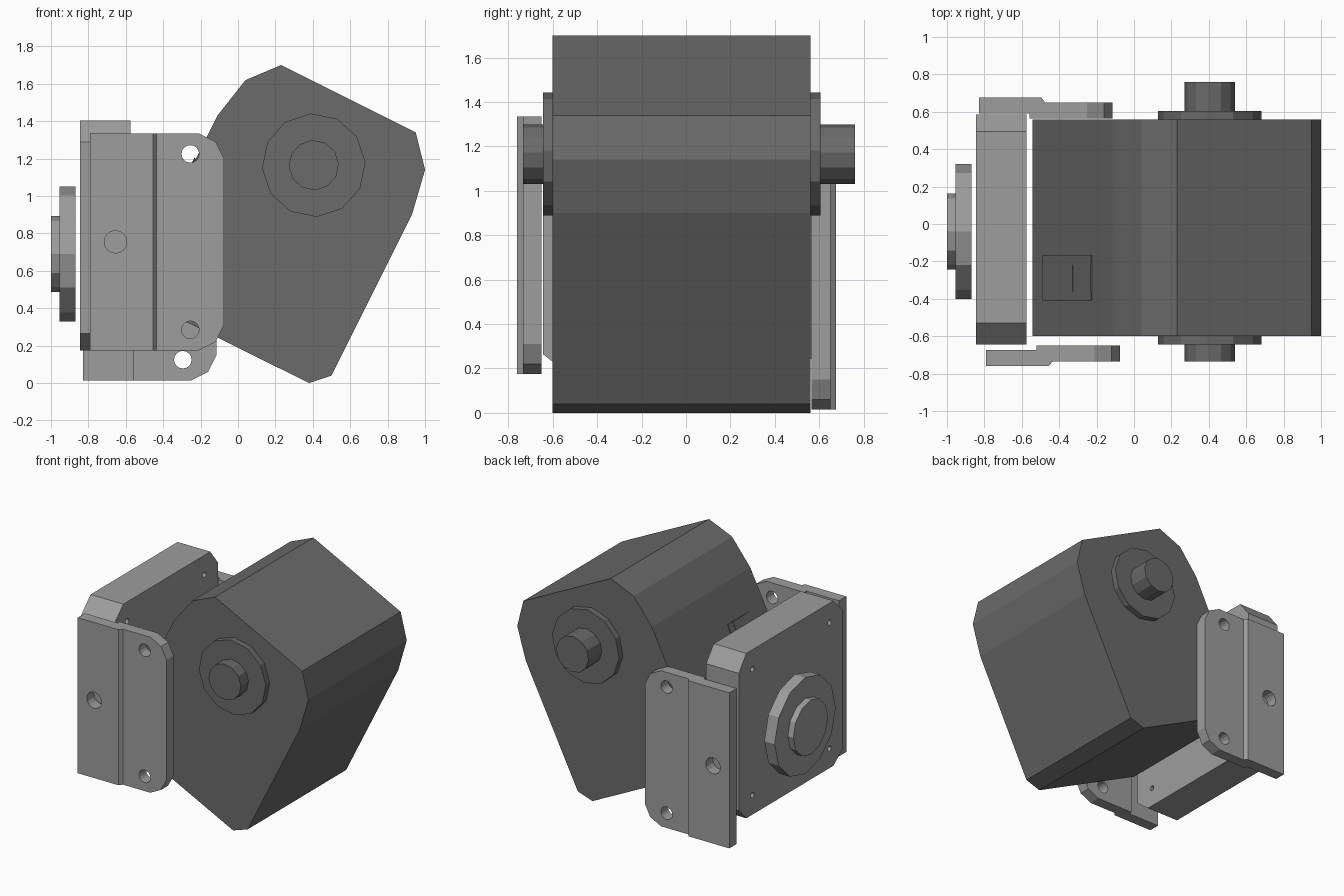
import bpy, bmesh, math
from mathutils import Vector

cube = bpy.data.objects.get("Cube")
if cube:
    bpy.data.objects.remove(cube, do_unlink=True)


def material(name, value):
    m = bpy.data.materials.new(name)
    m.use_nodes = True
    colour = (value, value, value, 1)
    m.diffuse_color = colour
    m.node_tree.nodes["Principled BSDF"].inputs["Base Color"].default_value = colour
    return m


DARK = material("dark_grey", 0.145)
LIGHT = material("light_grey", 0.34)
TILT = math.atan(0.5)


def prism(name, outline, axis, lo, hi, mat):
    """Extrude a 2D outline along an axis; the outline uses the other two axes in order."""
    def place(p, d):
        c = list(p)
        c.insert("xyz".index(axis), d)
        return Vector(c)
    bm = bmesh.new()
    a = [bm.verts.new(place(p, lo)) for p in outline]
    b = [bm.verts.new(place(p, hi)) for p in outline]
    bm.faces.new(a)
    bm.faces.new(b[::-1])
    for i in range(len(a)):
        j = (i + 1) % len(a)
        bm.faces.new((a[i], b[i], b[j], a[j]))
    bmesh.ops.recalc_face_normals(bm, faces=bm.faces)
    me = bpy.data.meshes.new(name)
    bm.to_mesh(me)
    bm.free()
    me.materials.append(mat)
    ob = bpy.data.objects.new(name, me)
    bpy.context.collection.objects.link(ob)
    return ob


def ring(centre, r, start=0.0, sides=12):
    return [(centre[0] + r * math.cos(start + i * math.tau / sides),
             centre[1] + r * math.sin(start + i * math.tau / sides)) for i in range(sides)]


def combine(ob, tools, operation):
    """Apply booleans and remove the helper solids."""
    for t in tools:
        t.hide_render = True
        mod = ob.modifiers.new("cut", 'BOOLEAN')
        mod.operation, mod.solver, mod.object = operation, 'EXACT', t
    bpy.context.view_layer.update()
    deps = bpy.context.evaluated_depsgraph_get()
    me = bpy.data.meshes.new_from_object(ob.evaluated_get(deps))
    ob.modifiers.clear()
    ob.data = me
    for t in tools:
        bpy.data.objects.remove(t, do_unlink=True)


# Tilted housing with bevelled corners
housing = [(0.23, 1.70), (0.95, 1.34), (1.0, 1.14), (0.93, 0.90), (0.50, 0.04), (0.38, 0.0),
           (-0.505, 0.44), (-0.543, 0.56), (-0.11, 1.43), (0.04, 1.62)]
prism("housing", housing, "y", -0.60, 0.56, DARK)

# Pivot collars and shafts on both sides of the housing
PIVOT = (0.405, 1.165)
for side, face, collar, tip in (("front", -0.60, -0.645, -0.735), ("back", 0.56, 0.605, 0.76)):
    prism(side + "_collar", ring(PIVOT, 0.277, math.radians(30) - TILT), "y", face, collar, DARK)
    prism(side + "_shaft", ring(PIVOT, 0.134, math.radians(30) - TILT), "y", collar, tip, DARK)


# Socket plate on the sloping side of the housing
def slope_plate(name, x0, x1, y0, y1, height):
    out = Vector((-math.cos(TILT), math.sin(TILT))) * height
    base = [Vector((x, 1.43 + 2 * (x + 0.11))) for x in (x0, x1)]
    prism(name, [base[0], base[1], base[1] + out, base[0] + out], "y", y0, y1, DARK)


slope_plate("socket_plate", -0.485, -0.225, -0.41, -0.165, 0.006)
slope_plate("socket_lower", -0.425, -0.32, -0.36, -0.22, 0.009)
slope_plate("socket_upper", -0.305, -0.225, -0.36, -0.22, 0.009)

# Square block with clipped corners and four screw holes
MID = (-0.03, 0.79)
HALF = 0.615
block_outline = []
for sy, sz in ((1, 1), (-1, 1), (-1, -1), (1, -1)):
    cy = 0.09 if sy > 0 else 0.115
    cz = 0.115 if sz > 0 else 0.09
    ends = [(MID[0] + sy * HALF, MID[1] + sz * (HALF - cz)),
            (MID[0] + sy * (HALF - cy), MID[1] + sz * HALF)]
    block_outline += ends if sy * sz > 0 else ends[::-1]
block = prism("block", block_outline, "x", -0.845, -0.575, LIGHT)
combine(block, [prism("screw_cutter", ring((MID[0] + sy * 0.455, MID[1] + sz * 0.47), 0.02),
                      "x", -1, -0.4, LIGHT) for sy in (-1, 1) for sz in (-1, 1)], 'DIFFERENCE')

# Round flange and hub at the end
HUB = (-0.04, 0.69)
prism("flange", ring(HUB, 0.36), "x", -0.955, -0.87, LIGHT)
prism("hub", ring(HUB, 0.204), "x", -1.0, -0.955, LIGHT)


# Stepped side brackets with clipped outer corners and holes
def bracket(name, dx, dz, flip):
    section = [(-0.79, -0.76), (-0.455, -0.76), (-0.435, -0.735), (-0.075, -0.735),
               (-0.075, -0.65), (-0.52, -0.65), (-0.52, -0.675), (-0.79, -0.675)]
    section = [(x + dx, -y - 0.085 if flip else y) for x, y in section]
    outline = [(-0.9, 0.175), (-0.21, 0.175), (-0.12, 0.22), (-0.075, 0.31),
               (-0.075, 1.20), (-0.12, 1.29), (-0.21, 1.335), (-0.9, 1.335)]
    outline = [(x + dx, z + dz) for x, z in outline]
    lo, hi = (0.5, 0.8) if flip else (-0.8, -0.5)
    ob = prism(name, section, "z", dz + 0.1, dz + 1.4, LIGHT)
    combine(ob, [prism("outline_cutter", outline, "y", lo, hi, LIGHT)], 'INTERSECT')
    holes = ((-0.255, 1.225, 0.047), (-0.255, 0.285, 0.047), (-0.655, 0.755, 0.06))
    combine(ob, [prism("hole_cutter", ring((x + dx, z + dz), r, sides=16), "y", lo, hi, LIGHT)
                 for x, z, r in holes], 'DIFFERENCE')


bracket("front_bracket", 0, 0, False)
bracket("back_bracket", -0.04, -0.16, True)
